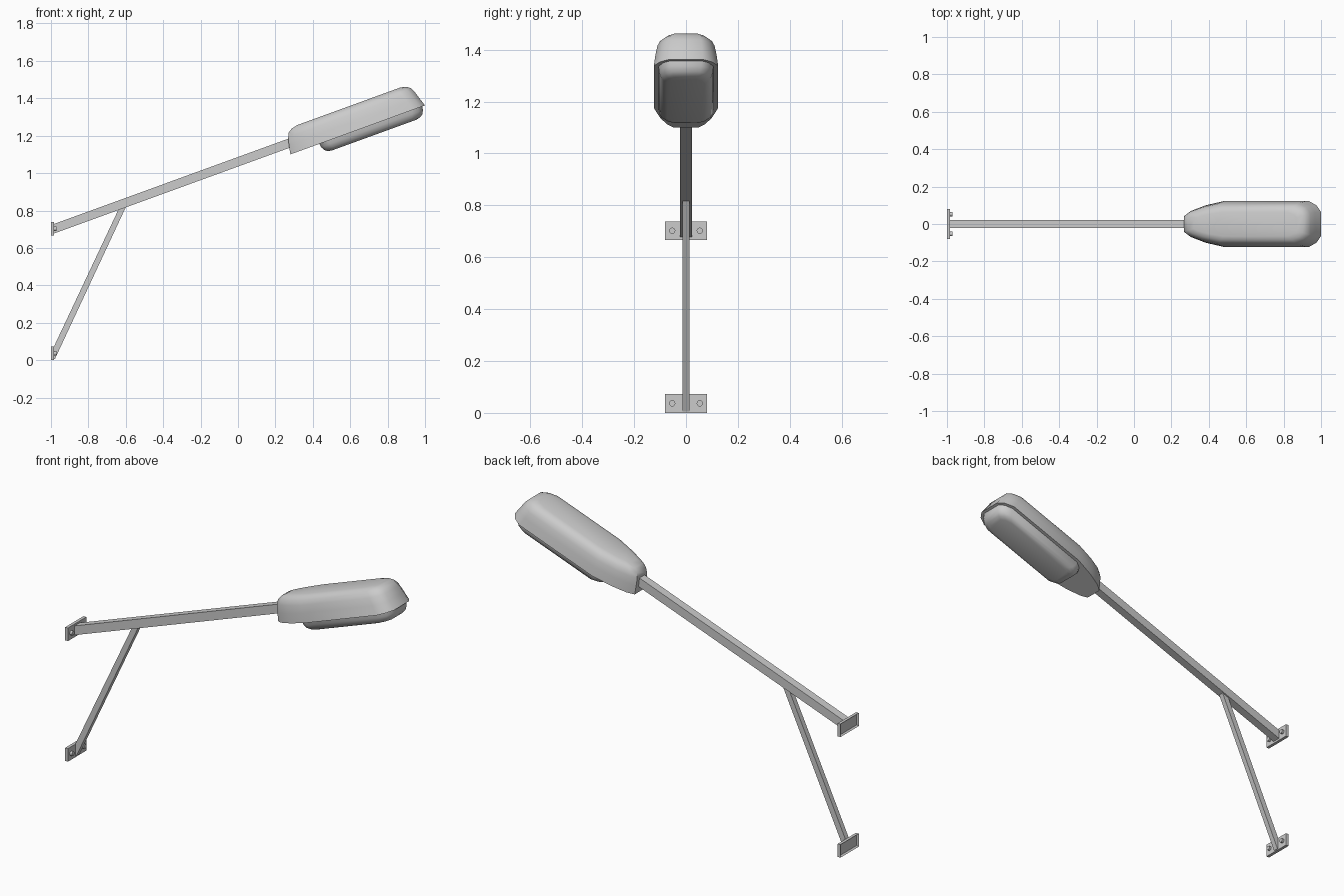
import bpy, bmesh, math
from mathutils import Matrix, Vector

if "Cube" in bpy.data.objects:
    bpy.data.objects.remove(bpy.data.objects["Cube"])

TILT = math.radians(20)
# lamp frame: origin at the lower arm-side edge of the housing, local x along the arm
LAMP = Matrix.Translation((0.28, 0, 1.10)) @ Matrix.Rotation(-TILT, 4, 'Y')


def finish(bm, name, smooth=None):
    bmesh.ops.recalc_face_normals(bm, faces=bm.faces)
    me = bpy.data.meshes.new(name)
    bm.to_mesh(me)
    bm.free()
    ob = bpy.data.objects.new(name, me)
    bpy.context.collection.objects.link(ob)
    if smooth:
        bpy.ops.object.select_all(action='DESELECT')
        ob.select_set(True)
        bpy.context.view_layer.objects.active = ob
        bpy.ops.object.shade_smooth_by_angle(angle=math.radians(smooth))
    return ob


def prism(name, pts, half):
    """Extrude an x/z outline symmetrically across y."""
    bm = bmesh.new()
    a = [bm.verts.new((x, -half, z)) for x, z in pts]
    b = [bm.verts.new((x, half, z)) for x, z in pts]
    bm.faces.new(a)
    bm.faces.new(b)
    for i in range(len(pts)):
        j = (i + 1) % len(pts)
        bm.faces.new((a[i], a[j], b[j], b[i]))
    return finish(bm, name)


def shell(name, outline, rings, smooth):
    """Loft a mirrored plan outline through rings of (height, start inset, end inset, width scale)."""
    u0, u1 = outline[0][0], outline[-1][0]
    loop = outline + [(u, -y) for u, y in reversed(outline)]
    bm = bmesh.new()
    layers = []
    for w, a, b, s in rings:
        k = (u1 - u0 - a - b) / (u1 - u0)
        layers.append([bm.verts.new(LAMP @ Vector((u0 + a + (u - u0) * k, y * s, w)))
                       for u, y in loop])
    n = len(loop)
    for lo, hi in zip(layers, layers[1:]):
        for i in range(n):
            j = (i + 1) % n
            bm.faces.new((lo[i], lo[j], hi[j], hi[i]))
    bm.faces.new(layers[0])
    bm.faces.new(layers[-1])
    return finish(bm, name, smooth)


# main arm, cut vertically at the wall plate and square inside the housing
t = math.tan(TILT)
h = 0.024 / math.cos(TILT)
za, zb = 0.704 - 0.01 * t, 0.704 + 1.30 * t
prism("arm", [(-0.99, za - h), (0.32, zb - h), (0.32, zb + h), (-0.99, za + h)], 0.0225)

# diagonal brace
prism("brace", [(-0.99, 0.006), (-0.979, 0.006), (-0.598, 0.822),
                (-0.636, 0.812), (-0.99, 0.06)], 0.014)

# wall plates with hollow backs, and their bolts
for label, zc in (("lower", 0.0365), ("upper", 0.7025)):
    bm = bmesh.new()
    bmesh.ops.create_cube(bm, size=1, matrix=Matrix.Translation((-0.9915, 0, zc))
                          @ Matrix.Diagonal((0.017, 0.16, 0.072, 1)))
    back = [f for f in bm.faces if f.calc_center_median().x < -0.999]
    bmesh.ops.inset_region(bm, faces=back, thickness=0.009)
    bmesh.ops.translate(bm, verts=back[0].verts, vec=(0.009, 0, 0))
    finish(bm, label + "_wall_plate")
    for side, y in (("left", -0.053), ("right", 0.053)):
        bm = bmesh.new()
        bmesh.ops.create_cone(bm, cap_ends=True, segments=12, radius1=0.012, radius2=0.012,
                              depth=0.016, matrix=Matrix.Translation((-0.978, y, zc))
                              @ Matrix.Rotation(math.pi / 2, 4, 'Y'))
        finish(bm, f"{label}_{side}_bolt", 40)

# lamp housing
shell("lamp_housing",
      [(0, 0.048), (0.035, 0.073), (0.11, 0.1), (0.22, 0.124),
       (0.695, 0.124), (0.74, 0.1), (0.766, 0.065)],
      [(0, 0, 0, 1), (0.05, 0.01, 0.016, 0.95), (0.09, 0.02, 0.028, 0.89),
       (0.113, 0.032, 0.04, 0.81), (0.128, 0.055, 0.06, 0.69), (0.135, 0.09, 0.09, 0.52)], 50)

# lens below the housing
shell("lamp_lens",
      [(0.165, 0.06), (0.18, 0.085), (0.215, 0.106),
       (0.69, 0.106), (0.73, 0.088), (0.752, 0.06)],
      [(0.004, 0, 0, 1), (-0.02, 0.003, 0.005, 0.98), (-0.04, 0.013, 0.016, 0.91),
       (-0.051, 0.028, 0.032, 0.81), (-0.056, 0.05, 0.055, 0.68)], 50)
